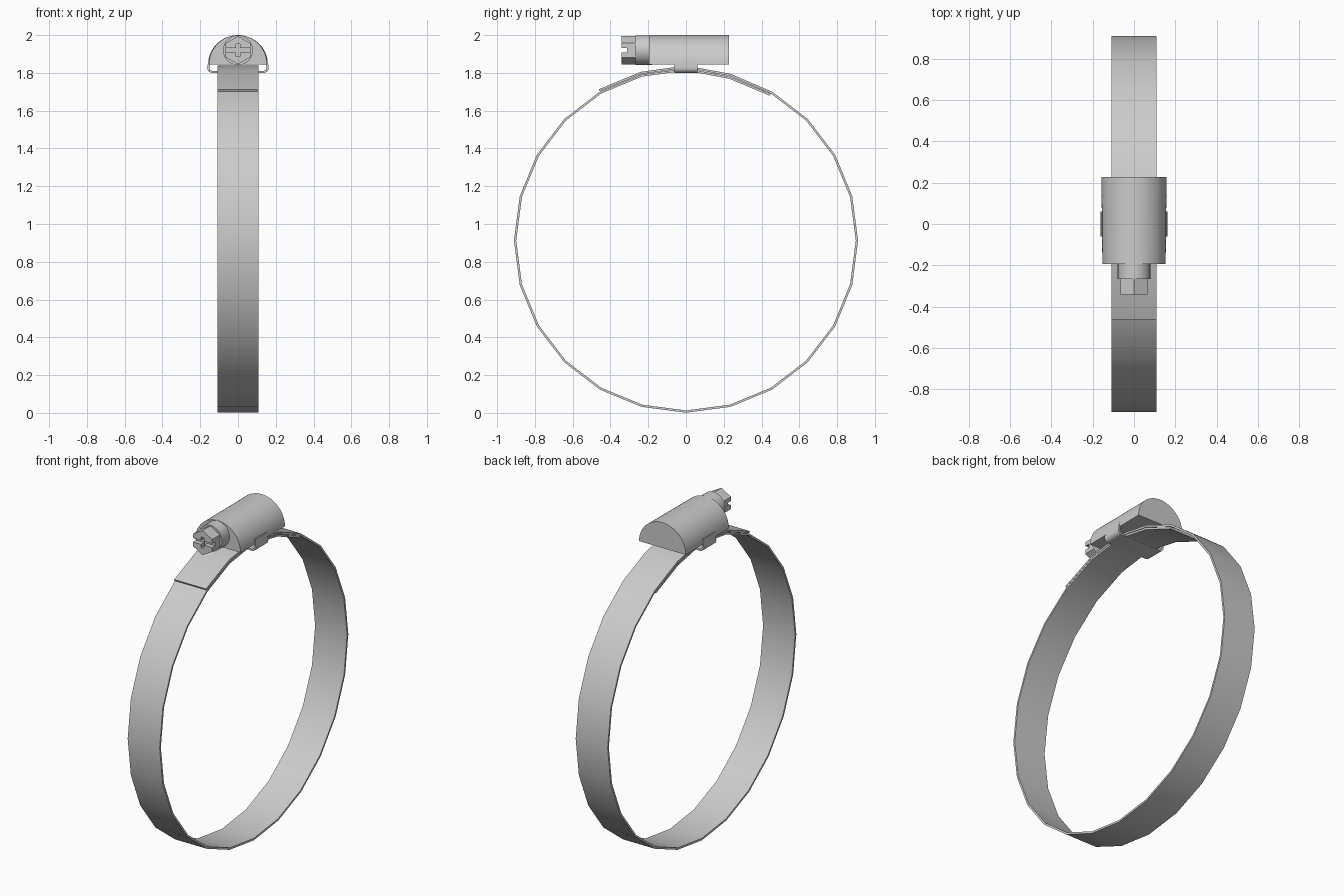
import bpy, bmesh
from math import sin, cos, pi, radians

if "Cube" in bpy.data.objects:
    bpy.data.objects.remove(bpy.data.objects["Cube"])


def finish(bm, name, smooth=True):
    bmesh.ops.recalc_face_normals(bm, faces=bm.faces)
    me = bpy.data.meshes.new(name)
    bm.to_mesh(me)
    bm.free()
    ob = bpy.data.objects.new(name, me)
    bpy.context.collection.objects.link(ob)
    if smooth:
        bpy.ops.object.select_all(action='DESELECT')
        ob.select_set(True)
        bpy.context.view_layer.objects.active = ob
        bpy.ops.object.shade_smooth_by_angle(angle=radians(30))
    return ob


def prism(name, profile, y0, y1, smooth=True, scale0=1.0):
    """Extrude an (x, z) outline along y."""
    bm = bmesh.new()
    a = [bm.verts.new((x * scale0, y0, z)) for x, z in profile]
    b = [bm.verts.new((x, y1, z)) for x, z in profile]
    n = len(a)
    for i in range(n):
        j = (i + 1) % n
        bm.faces.new((a[i], a[j], b[j], b[i]))
    bm.faces.new(a)
    bm.faces.new(b)
    return finish(bm, name, smooth)


def ngon(n, r, zc, start=0.0):
    return [(r * cos(start + 2 * pi * i / n), zc + r * sin(start + 2 * pi * i / n)) for i in range(n)]


def strip(name, outer, inner, place, half):
    """Thin sheet between two matching 2D paths, given width by place(p, w)."""
    bm = bmesh.new()
    rings = [[bm.verts.new(place(p, w)) for p, w in
              ((o, -half), (o, half), (i, half), (i, -half))] for o, i in zip(outer, inner)]
    for r, s in zip(rings, rings[1:]):
        for k in range(4):
            m = (k + 1) % 4
            bm.faces.new((r[k], r[m], s[m], s[k]))
    bm.faces.new(rings[0])
    bm.faces.new(rings[-1])
    return finish(bm, name)


# band: one strip, 24 sides per turn, ends overlapping at the top
radii = [.892, .893, .906] + [.905] * 22 + [.908, .921, .919, .919]
CZ, T = 0.912, 0.006
outer, inner = [], []
for i, r in enumerate(radii):
    a = radians(30 - 15 * i)
    outer.append((sin(a) * (r + T), CZ + cos(a) * (r + T)))
    inner.append((sin(a) * (r - T), CZ + cos(a) * (r - T)))
strip("band", outer, inner, lambda p, w: (w, p[0], p[1]), 0.108)

# screw housing: half cylinder
dome = [(0.158 * cos(pi * i / 32), 1.845 + 0.155 * sin(pi * i / 32)) for i in range(33)]
prism("screw_housing", dome, -0.195, 0.228, scale0=0.97)


# saddle clip under the band, rounded lower corners
def u_path(hw, bottom, top, r):
    right = [(hw - 0.008, top), (hw, bottom + r)]
    right += [(hw - r + r * cos(t), bottom + r - r * sin(t)) for t in (pi / 8, pi / 4, 3 * pi / 8, pi / 2)]
    return right + [(-x, z) for x, z in reversed(right)]


strip("saddle_clip", u_path(0.163, 1.800, 1.875, 0.026), u_path(0.151, 1.811, 1.875, 0.016),
      lambda p, w: (p[0], w, p[1]), 0.06)

# screw collar and hex head
prism("screw_collar", ngon(32, 0.079, 1.92), -0.267, -0.18)
head = prism("screw_head", ngon(6, 0.075, 1.92, pi / 2), -0.342, -0.26, smooth=False)


# driver slots cut into the head
def slot(name, hx, hz, depth):
    cutter = prism(name, [(-hx, 1.92 - hz), (hx, 1.92 - hz), (hx, 1.92 + hz), (-hx, 1.92 + hz)],
                   -0.36, -0.342 + depth, smooth=False)
    cutter.hide_render = True
    cutter.hide_set(True)
    mod = head.modifiers.new(name, 'BOOLEAN')
    mod.operation = 'DIFFERENCE'
    mod.solver = 'EXACT'
    mod.object = cutter


slot("wide_slot_cutter", 0.1, 0.012, 0.03)
slot("cross_slot_cutter", 0.011, 0.033, 0.035)
